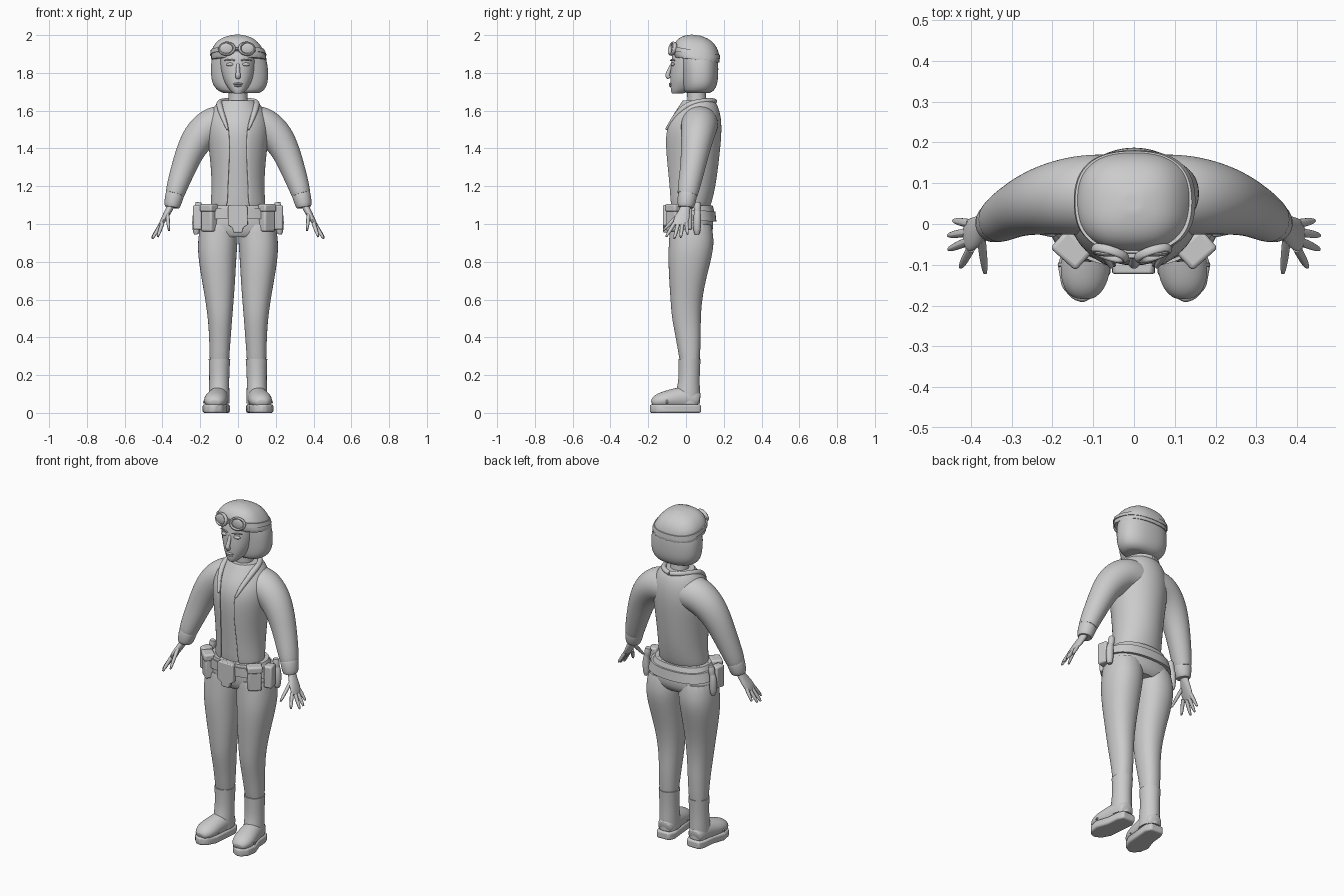
import bpy, bmesh, math
from mathutils import Vector, Matrix


def finish(name, bm, mirror=False, subsurf=0, solid=0, bevel=0, angle=40):
    bmesh.ops.recalc_face_normals(bm, faces=bm.faces)
    me = bpy.data.meshes.new(name)
    bm.to_mesh(me)
    bm.free()
    ob = bpy.data.objects.new(name, me)
    bpy.context.collection.objects.link(ob)
    if solid:
        m = ob.modifiers.new("Solidify", 'SOLIDIFY')
        m.thickness, m.offset = solid, -1
    if bevel:
        m = ob.modifiers.new("Bevel", 'BEVEL')
        m.width, m.segments = bevel, 3
    if subsurf:
        m = ob.modifiers.new("Subsurf", 'SUBSURF')
        m.levels = m.render_levels = subsurf
    if mirror:
        m = ob.modifiers.new("Mirror", 'MIRROR')
        m.use_mirror_merge = False
    bpy.ops.object.select_all(action='DESELECT')
    ob.select_set(True)
    bpy.context.view_layer.objects.active = ob
    bpy.ops.object.shade_smooth_by_angle(angle=math.radians(angle))
    return ob


def skin(name, rings, closed=True, crease=0.8, **kw):
    """Bridge rings of points into a surface with capped ends."""
    bm = bmesh.new()
    rows = [[bm.verts.new(p) for p in r] for r in rings]
    n = len(rows[0])
    for a, b in zip(rows, rows[1:]):
        for i in range(n if closed else n - 1):
            j = (i + 1) % n
            bm.faces.new((a[i], a[j], b[j], b[i]))
    if closed:
        layer = bm.edges.layers.float.new("crease_edge")
        for r in (rows[0], rows[-1]):
            f = bm.faces.new(r)
            for e in f.edges:
                e[layer] = crease
    return finish(name, bm, **kw)


def loft(name, sections, power=2.0, tilt=0, n=20, subsurf=2, **kw):
    """Horizontal sections (z, x0, x1, y0, y1[, front opening half width])."""
    rings, opened = [], len(sections[0]) == 6
    for z, x0, x1, y0, y1, *gap in sections:
        cx, cy, rx, ry = (x0 + x1) / 2, (y0 + y1) / 2, (x1 - x0) / 2, (y1 - y0) / 2
        g = math.asin(gap[0] / rx) if opened else 0
        ring = []
        for i in range(n):
            a = g + (2 * math.pi - 2 * g) * i / (n - 1 if opened else n)
            s, c = math.sin(a), -math.cos(a)
            x = cx + rx * math.copysign(abs(s) ** (2 / power), s)
            y = cy + ry * math.copysign(abs(c) ** (2 / power), c)
            ring.append((x, y, z + tilt * (y - cy)))
        rings.append(ring)
    return skin(name, rings, closed=not opened, subsurf=subsurf, **kw)


def tube(name, pts, ref=(0, 1, 0), n=12, subsurf=1, **kw):
    """Sweep along points (x, y, z, radius along ref, other radius)."""
    P = [Vector(p[:3]) for p in pts]
    rings = []
    for i, p in enumerate(pts):
        t = (P[min(i + 1, len(P) - 1)] - P[max(i - 1, 0)]).normalized()
        u = Vector(ref)
        u = (u - t * u.dot(t)).normalized()
        v = t.cross(u)
        ru, rv = p[3], p[-1]
        rings.append([P[i] + u * ru * math.cos(k * math.tau / n) + v * rv * math.sin(k * math.tau / n)
                      for k in range(n)])
    return skin(name, rings, subsurf=subsurf, **kw)


def prism(name, outline, offset, **kw):
    bm = bmesh.new()
    f = bm.faces.new([bm.verts.new(p) for p in outline])
    top = bmesh.ops.extrude_face_region(bm, geom=[f])["geom"]
    bmesh.ops.translate(bm, vec=offset, verts=[v for v in top if isinstance(v, bmesh.types.BMVert)])
    return finish(name, bm, **kw)


def box(name, c, size, rot=0, bevel=0.01, mirror=True):
    bm = bmesh.new()
    m = Matrix.Translation(c) @ Matrix.Rotation(rot, 4, 'Z') @ Matrix.Diagonal((*size, 1))
    bmesh.ops.create_cube(bm, size=1, matrix=m)
    return finish(name, bm, mirror=mirror, bevel=bevel)


def ball(name, c, size, mirror=False):
    bm = bmesh.new()
    m = Matrix.Translation(c) @ Matrix.Diagonal((*size, 1))
    bmesh.ops.create_uvsphere(bm, u_segments=20, v_segments=12, radius=1, matrix=m)
    return finish(name, bm, mirror=mirror)


# Boots
prism("boot_sole", [(x, y, 0) for x, y in [
    (.06, .078), (.14, .08), (.157, .04), (.163, -.03), (.187, -.1), (.177, -.155), (.15, -.185),
    (.125, -.193), (.085, -.172), (.058, -.12), (.05, -.03), (.043, .04)]], (0, 0, .045), bevel=.01, mirror=True)
tube("boot_foot", [(.1, .072, .06, .045, .05), (.1, .02, .08, .056, .07), (.11, -.05, .075, .06, .06),
                   (.12, -.11, .068, .066, .05), (.124, -.155, .06, .055, .04), (.126, -.182, .05, .03, .02)],
     ref=(1, 0, 0), subsurf=2, crease=.2, mirror=True)
loft("boot_shaft", [(.05, .045, .155, -.06, .075), (.11, .045, .155, -.055, .075), (.16, .046, .153, -.042, .073),
                    (.22, .045, .153, -.04, .074), (.285, .04, .156, -.042, .078)], mirror=True, crease=1)
tube("boot_toe_seam", [(.06, -.1, .05, .006), (.075, -.1, .1, .006), (.118, -.1, .122, .006),
                       (.165, -.1, .1, .006), (.182, -.1, .05, .006)], n=8, mirror=True)

# Trousers
loft("trouser_leg", [(.27, .047, .15, -.033, .073), (.4, .038, .153, -.055, .08), (.5, .03, .16, -.076, .078),
                     (.6, .022, .174, -.083, .086), (.7, .014, .192, -.09, .105), (.82, .008, .212, -.096, .137),
                     (.91, 0, .215, -.092, .152), (1.0, .0, .2, -.085, .135)], power=2.2, mirror=True)
loft("trouser_hips", [(.93, -.19, .19, -.07, .12), (.96, -.207, .207, -.088, .145), (1.02, -.198, .198, -.095, .148),
                      (1.1, -.155, .155, -.09, .13)], power=2.3)

# Jacket with an open front over a shirt
torso = [(1.085, .148, -.092, .13, .055), (1.2, .138, -.1, .158, .055), (1.35, .148, -.113, .177, .045),
         (1.48, .167, -.12, .19, .045), (1.56, .16, -.095, .187, .06), (1.62, .13, -.052, .172, .085),
         (1.655, .1, -.03, .15, .09)]
loft("jacket", [(z, -r, r, a, b, g) for z, r, a, b, g in torso], n=28, solid=.012)
loft("shirt", [(z, -r + .014, r - .014, a + .012, b - .014) for z, r, a, b, g in torso])
tube("jacket_collar", [(0, .152, 1.65, .014), (.055, .138, 1.655, .014), (.098, .07, 1.648, .016),
                       (.1, .0, 1.63, .018), (.082, -.06, 1.57, .014), (.055, -.105, 1.5, .006)],
     ref=(0, 0, 1), subsurf=2, mirror=True)
tube("sleeve", [(.05, .072, 1.53, .1, .1), (.13, .072, 1.53, .1, .102), (.2, .063, 1.475, .09, .092),
                (.25, .05, 1.395, .078, .077), (.287, .036, 1.3, .067, .067), (.322, .016, 1.2, .06, .057),
                (.335, .008, 1.155, .054, .05)], n=20, subsurf=2, mirror=True)
tube("sleeve_cuff", [(.332, .01, 1.165, .048, .048), (.335, .008, 1.155, .053, .051),
                     (.348, .0, 1.1, .047, .045), (.35, -.001, 1.088, .04, .037)], n=20, mirror=True)

# Hands
tube("palm", [(.35, 0, 1.11, .027, .022), (.365, -.005, 1.075, .028, .019), (.385, -.018, 1.04, .04, .017),
              (.405, -.03, 1.005, .043, .013), (.411, -.032, .992, .034, .009)], subsurf=2, mirror=True)
for i, (base, tip) in enumerate([((.402, .001, 1.01), (.442, .008, .945)), ((.406, -.02, 1.0), (.455, -.028, .928)),
                                 ((.406, -.042, 1.0), (.454, -.062, .922)), ((.4, -.06, 1.005), (.425, -.106, .932)),
                                 ((.375, -.03, 1.06), (.365, -.12, .965))]):
    b, t = Vector(base), Vector(tip)
    tube("thumb" if i == 4 else f"finger_{i + 1}",
         [(*b.lerp(t, f), r) for f, r in [(0, .012), (.45, .0115), (.85, .009), (1, .005)]],
         ref=(.7, .5, .5), n=8, mirror=True)

# Belt, buckle and pouches
loft("belt", [(1.02, -.205, .205, -.105, .162), (1.075, -.19, .19, -.107, .156)], power=2.3, n=28, crease=1,
     tilt=-.06)
loft("upper_belt", [(1.07, -.178, .178, -.102, .15), (1.098, -.165, .165, -.1, .142)], power=2.3, n=28, crease=1)
prism("buckle", [(x, -.095, z) for x, z in [(-.045, 1.1), (.042, 1.1), (.05, 1.09), (.052, .995), (.028, .98),
                                            (.022, .955), (-.025, .955), (-.03, .98), (-.054, .995), (-.053, 1.09)]],
      (0, -.027, 0), bevel=.005)
box("front_pouch", (.152, -.062, 1.025), (.075, .055, .13), math.radians(42))
box("front_pouch_lid", (.153, -.063, 1.085), (.084, .064, .04), math.radians(42))
box("side_pouch", (.21, .0, 1.035), (.05, .06, .13), math.radians(12))
tube("side_canister", [(.22, .058, .945, .012), (.222, .058, .965, .022), (.222, .06, 1.05, .022),
                       (.215, .06, 1.065, .015), (.212, .06, 1.085, .022), (.208, .06, 1.115, .016)], mirror=True)

# Neck and face
tube("neck", [(0, .06, 1.6, .058), (0, .058, 1.66, .05), (0, .05, 1.76, .05)], n=16)
loft("face", [(1.69, -.022, .022, -.074, -.02), (1.705, -.042, .042, -.081, .03), (1.735, -.064, .064, -.083, .07),
              (1.775, -.082, .082, -.085, .09), (1.84, -.097, .093, -.082, .12), (1.9, -.1, .095, -.074, .13),
              (1.94, -.09, .09, -.05, .12)], power=2.1)
tube("nose", [(0, -.072, 1.85, .009), (0, -.09, 1.81, .011), (0, -.101, 1.785, .015), (0, -.088, 1.772, .013)],
     ref=(1, 0, 0), n=10, subsurf=2, crease=.3)
ball("eye", (.042, -.07, 1.845), (.022, .01, .009), True)
tube("eyebrow", [(.015, -.081, 1.866, .004), (.045, -.077, 1.872, .005), (.072, -.06, 1.866, .003)],
     ref=(0, 0, 1), n=8, mirror=True)
ball("upper_lip", (0, -.082, 1.742), (.026, .009, .006))
ball("lower_lip", (0, -.081, 1.732), (.021, .009, .006))

# Hair and cap
loft("hair", [(1.693, -.075, .11, .005, .125), (1.705, -.11, .138, -.012, .15), (1.74, -.137, .158, -.018, .167),
              (1.79, -.145, .162, -.022, .172), (1.85, -.145, .158, -.026, .172), (1.9, -.135, .14, -.03, .165)],
     power=2.3, n=24)
loft("cap", [(1.868, -.143, .153, -.06, .178), (1.9, -.144, .146, -.07, .178), (1.935, -.137, .128, -.066, .172),
             (1.97, -.11, .1, -.045, .15), (1.991, -.07, .062, -.01, .115), (2.0, -.025, .02, .03, .075)],
     power=2.5, tilt=-.12, n=24, crease=.7)

# Goggles and strap
loft("goggle_strap", [(1.895, -.149, .152, -.072, .182), (1.918, -.146, .143, -.072, .18)], power=2.5, tilt=-.18,
     n=24, crease=1)
for side in (-1, 1):
    c = Vector((side * .053 - .006, -.072, 1.928))
    rot = Matrix.Rotation(side * .3, 3, 'Z') @ Matrix.Rotation(-.25, 3, 'X')
    tag = "left" if side > 0 else "right"
    rim = []
    for k in range(24):
        a = k * math.tau / 24
        d = Vector((math.cos(a), 0, math.sin(a) * .8))
        rim.append([c + rot @ (d * (.04 + .009 * math.cos(b * math.tau / 8))
                               + Vector((0, .012 * math.sin(b * math.tau / 8), 0))) for b in range(8)])
    bm = bmesh.new()
    vs = [[bm.verts.new(p) for p in r] for r in rim]
    for k in range(24):
        for b in range(8):
            p, q = vs[k], vs[(k + 1) % 24]
            bm.faces.new((p[b], p[(b + 1) % 8], q[(b + 1) % 8], q[b]))
    finish(f"goggle_rim_{tag}", bm, subsurf=1)
    ball(f"goggle_lens_{tag}", c, (.038, .008, .03))
box("goggle_bridge", (-.006, -.078, 1.928), (.025, .012, .012), bevel=.003, mirror=False)
